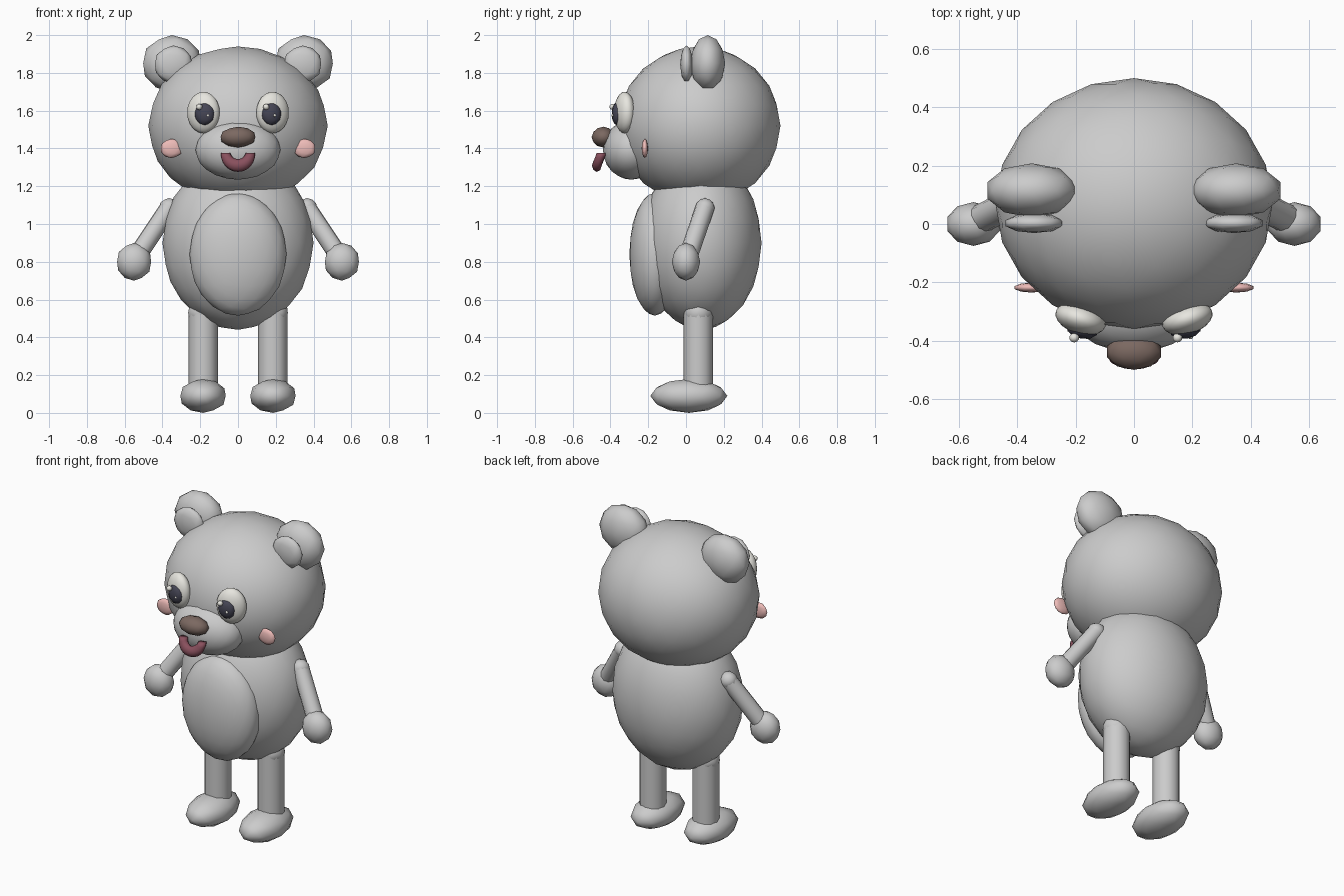
import bpy, bmesh, math
from mathutils import Vector

if "Cube" in bpy.data.objects:
    bpy.data.objects.remove(bpy.data.objects["Cube"])


def material(name, rgb):
    m = bpy.data.materials.new(name)
    m.diffuse_color = (*rgb, 1)
    m.use_nodes = True
    m.node_tree.nodes["Principled BSDF"].inputs["Base Color"].default_value = m.diffuse_color
    return m


CREAM = material("eye_white", (0.80, 0.79, 0.74))
DARK = material("pupil_dark", (0.06, 0.06, 0.09))
BROWN = material("nose_brown", (0.20, 0.14, 0.12))
RED = material("mouth_red", (0.25, 0.08, 0.11))
PINK = material("cheek_pink", (0.85, 0.50, 0.48))


def finish(name, bm, mat=None):
    for f in bm.faces:
        f.smooth = True
    mesh = bpy.data.meshes.new(name)
    bm.to_mesh(mesh)
    bm.free()
    obj = bpy.data.objects.new(name, mesh)
    bpy.context.collection.objects.link(obj)
    if mat:
        mesh.materials.append(mat)
    return obj


def blob(name, centre, half, detail=2, mat=None, turn=0):
    """Low-poly ellipsoid with exact half extents."""
    bm = bmesh.new()
    bmesh.ops.create_icosphere(bm, subdivisions=detail, radius=1)
    ext = [max(v.co[i] for v in bm.verts) for i in range(3)]
    for v in bm.verts:
        v.co = Vector([v.co[i] * half[i] / ext[i] for i in range(3)])
    obj = finish(name, bm, mat)
    obj.location = centre
    obj.rotation_euler.z = turn
    return obj


def limb(name, a, b, r):
    """Cylinder between two points."""
    a, b = Vector(a), Vector(b)
    bm = bmesh.new()
    bmesh.ops.create_cone(bm, cap_ends=True, segments=12, radius1=r, radius2=r,
                          depth=(b - a).length)
    obj = finish(name, bm)
    obj.location = (a + b) / 2
    obj.rotation_euler = (b - a).to_track_quat('Z', 'Y').to_euler()
    bpy.context.view_layer.objects.active = obj
    obj.select_set(True)
    bpy.ops.object.shade_smooth_by_angle(angle=math.radians(40))
    obj.select_set(False)


# Head, body and belly
blob("head", (0, 0.07, 1.52), (0.475, 0.43, 0.42), 3)
blob("body", (0, 0.08, 0.90), (0.40, 0.32, 0.46), 3)
blob("belly", (0, -0.165, 0.84), (0.257, 0.135, 0.325), 3)

# Muzzle and nose
blob("muzzle", (0, -0.29, 1.393), (0.225, 0.15, 0.158), 3)
blob("nose", (0, -0.438, 1.46), (0.092, 0.062, 0.055), 2, BROWN)

# Smiling mouth: a tube swept along a half circle
bm = bmesh.new()
rings = []
for i in range(13):
    t = math.pi * i / 12
    out = Vector((-math.cos(t), 0, -math.sin(t)))
    mid = Vector((0, -0.447 - 0.025 * math.sin(t), 1.375)) + out * 0.065
    r = 0.025 + 0.009 * math.sin(t)
    rings.append([bm.verts.new(mid + out * r * math.cos(k * math.pi / 4)
                               + Vector((0, -0.026 * math.sin(k * math.pi / 4), 0)))
                  for k in range(8)])
for p, q in zip(rings, rings[1:]):
    for k in range(8):
        bm.faces.new((p[k], p[(k + 1) % 8], q[(k + 1) % 8], q[k]))
bm.faces.new(rings[0])
bm.faces.new(rings[-1])
bmesh.ops.recalc_face_normals(bm, faces=bm.faces)
finish("mouth", bm, RED)

for side, s in (("left", -1), ("right", 1)):
    # Ears
    blob(f"ear_{side}", (s * 0.35, 0.115, 1.85), (0.152, 0.093, 0.15))
    blob(f"inner_ear_{side}", (s * 0.342, 0.003, 1.845), (0.098, 0.034, 0.10))
    # Eyes
    blob(f"eye_{side}", (s * 0.183, -0.325, 1.59), (0.089, 0.052, 0.11), 3, CREAM, s * 0.3)
    blob(f"pupil_{side}", (s * 0.177, -0.365, 1.583), (0.051, 0.028, 0.061), 2, DARK, s * 0.15)
    blob(f"eye_glint_{side}", (s * 0.177 - 0.028, -0.39, 1.62), (0.016,) * 3, 2, CREAM)
    blob(f"small_glint_{side}", (s * 0.177 + 0.017, -0.387, 1.575), (0.008,) * 3, 2, CREAM)
    # Cheeks
    blob(f"cheek_{side}", (s * 0.352, -0.218, 1.40), (0.057, 0.017, 0.051), 2, PINK)
    # Arms
    shoulder, wrist = (s * 0.365, 0.10, 1.085), (s * 0.535, 0.012, 0.83)
    limb(f"arm_{side}", shoulder, wrist, 0.05)
    blob(f"shoulder_{side}", shoulder, (0.052,) * 3)
    blob(f"hand_{side}", (s * 0.55, 0, 0.80), (0.09, 0.075, 0.10))
    # Legs
    limb(f"leg_{side}", (s * 0.184, 0.065, 0.09), (s * 0.184, 0.065, 0.53), 0.078)
    blob(f"hip_{side}", (s * 0.184, 0.065, 0.53), (0.08,) * 3)
    blob(f"foot_{side}", (s * 0.185, 0.015, 0.09), (0.12, 0.204, 0.09))
